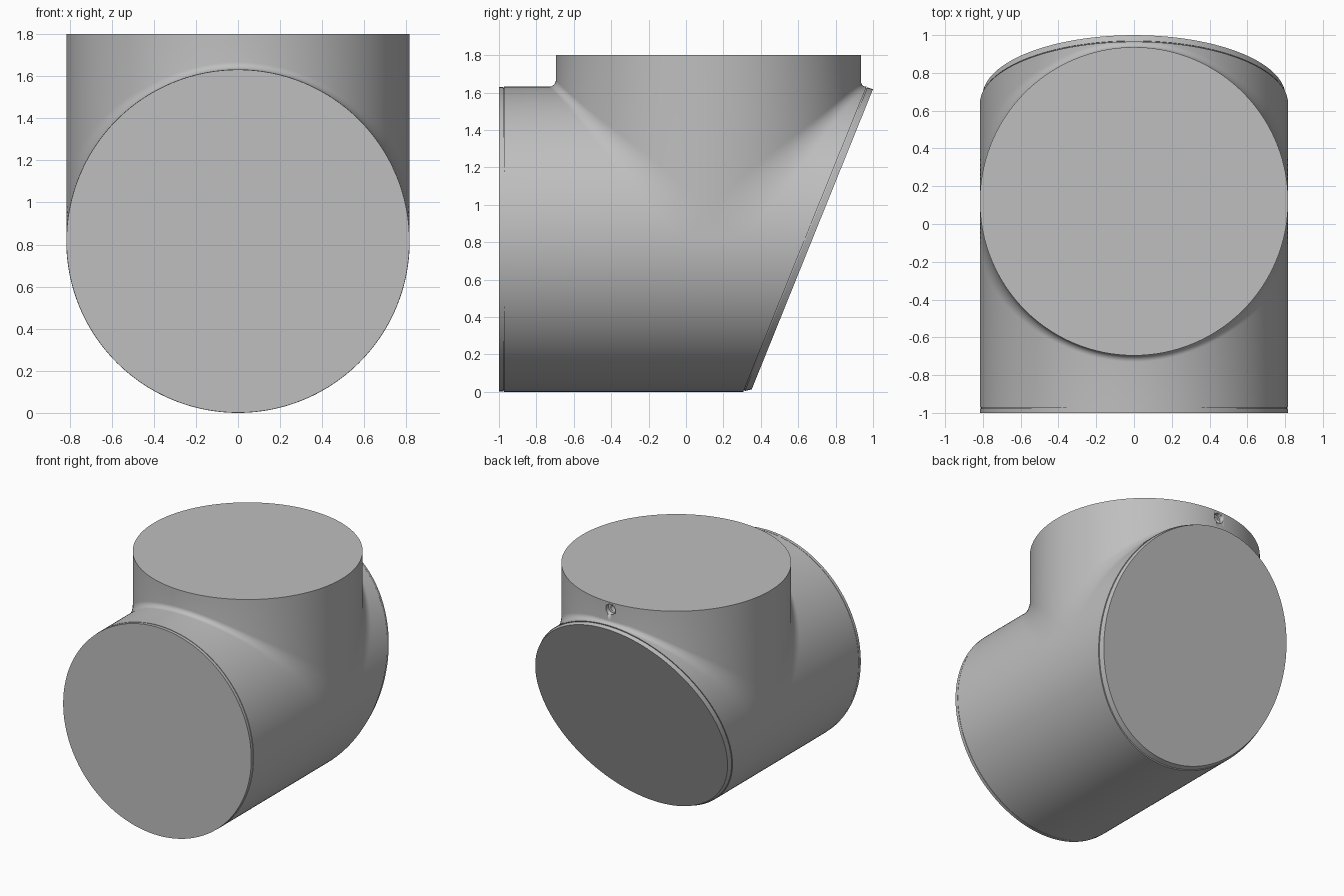
import bpy, bmesh, math
from mathutils import Matrix

if "Cube" in bpy.data.objects:
    bpy.data.objects.remove(bpy.data.objects["Cube"], do_unlink=True)

R = 0.816          # radius of both pipes
AXIS_Y = 0.12      # centre of the upright pipe
TOP = 1.8
FRONT = -0.972

grey = bpy.data.materials.new("light grey")
grey.use_nodes = True
grey.diffuse_color = (0.52, 0.52, 0.52, 1)
grey.node_tree.nodes["Principled BSDF"].inputs["Base Color"].default_value = (0.52, 0.52, 0.52, 1)


def slant(z):
    return 0.306 + 0.404 * z


def flat_front(z):
    return FRONT


def make_object(name, bm):
    bmesh.ops.recalc_face_normals(bm, faces=bm.faces)
    mesh = bpy.data.meshes.new(name)
    bm.to_mesh(mesh)
    bm.free()
    obj = bpy.data.objects.new(name, mesh)
    bpy.context.collection.objects.link(obj)
    mesh.materials.append(grey)
    return obj


def smooth(obj):
    bpy.ops.object.select_all(action="DESELECT")
    obj.select_set(True)
    bpy.context.view_layer.objects.active = obj
    bpy.ops.object.shade_smooth_by_angle(angle=math.radians(30))


def loft(name, loops):
    """Skin a list of equal closed loops and close both ends."""
    bm = bmesh.new()
    rows = [[bm.verts.new(p) for p in loop] for loop in loops]
    n = len(rows[0])
    for a, b in zip(rows, rows[1:]):
        for i in range(n):
            j = (i + 1) % n
            bm.faces.new((a[i], a[j], b[j], b[i]))
    bm.faces.new(rows[0])
    bm.faces.new(rows[-1])
    return make_object(name, bm)


def fillet(y, z, size, side):
    """Concave quarter arc in the corner between the two pipes."""
    arc = [i / 8 * math.pi / 2 for i in range(9)]
    return [(y + side * size * (1 - math.sin(t)), z + size * (1 - math.cos(t))) for t in arc]


def body_slice(theta):
    """Outline of the joined pipes at one position across the width."""
    x, s = R * math.cos(theta), R * math.sin(theta)
    low, high = R - s, R + s
    front, back = AXIS_Y - s, AXIS_Y + s
    size = 0.035 + 0.13 * (x / R) ** 4
    back_size = min(size, 0.9 * (slant(high) - back))
    outline = [(FRONT, low), (FRONT, high)]
    outline += fillet(front, high, size, -1)
    outline += [(front, TOP), (back, TOP)]
    outline += reversed(fillet(back, high, back_size, 1))
    outline += [(slant(high), high), (slant(low), low)]
    return [(x, y, z) for y, z in outline]


# Main body: upright pipe blended into the horizontal pipe
steps, margin = 112, 0.02
body = loft("pipe_body", [body_slice(margin + (math.pi - 2 * margin) * i / steps)
                          for i in range(steps + 1)])
smooth(body)

# Stepped screw hole in the back of the upright neck
for radius, depth in ((0.04, 0.035), (0.022, 0.08)):
    bm = bmesh.new()
    bmesh.ops.create_cone(bm, cap_ends=True, segments=32, radius1=radius, radius2=radius,
                          depth=depth * 2,
                          matrix=Matrix.Translation((0, AXIS_Y + R, 1.745))
                          @ Matrix.Rotation(math.pi / 2, 4, "X"))
    cutter = make_object("hole_cutter", bm)
    cutter.hide_render = True
    smooth(cutter)
    cut = body.modifiers.new("hole", "BOOLEAN")
    cut.operation, cut.solver, cut.object = "DIFFERENCE", "EXACT", cutter
    bpy.context.view_layer.objects.active = body
    bpy.ops.object.modifier_apply(modifier=cut.name)
    bpy.data.objects.remove(cutter, do_unlink=True)


def cover(name, plane, rings):
    """Round plate on a pipe end; rings are (radius, distance outward)."""
    loops = []
    for radius, out in rings:
        loop = []
        for i in range(128):
            a = 2 * math.pi * i / 128
            z = R + radius * math.sin(a)
            loop.append((radius * math.cos(a), plane(z) + out, z))
        loops.append(loop)
    smooth(loft(name, loops))


# End covers, each with a fine seam against the body
cover("front_cover", flat_front,
      [(R - 0.007, 0.003), (R - 0.007, -0.004), (R - 0.001, -0.004), (R - 0.001, -0.028)])
cover("back_cover", slant,
      [(R - 0.008, -0.003), (R - 0.008, 0.006), (R - 0.004, 0.006), (R - 0.014, 0.04)])
